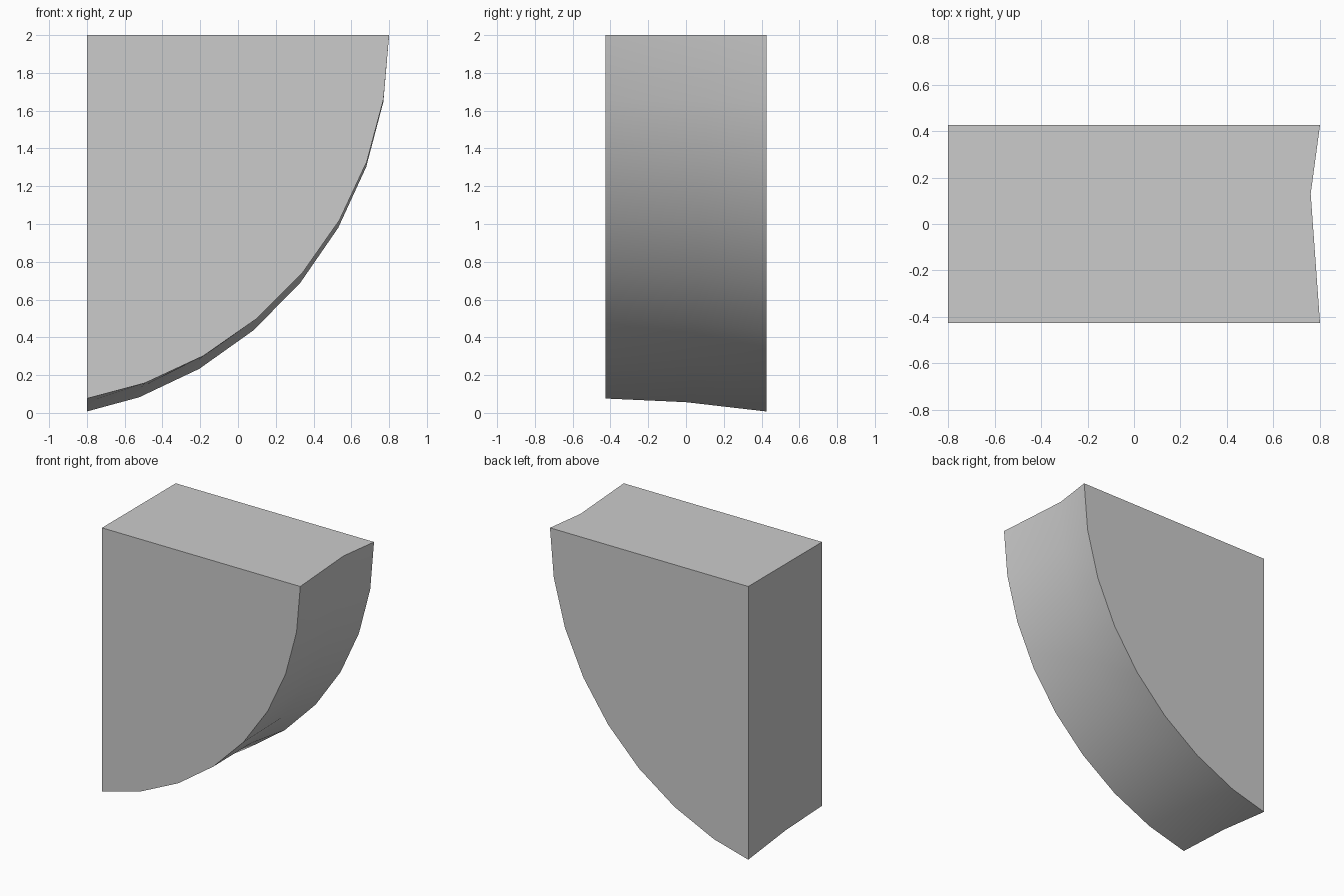
import bpy
import bmesh
import math

cube = bpy.data.objects.get("Cube")
if cube:
    bpy.data.objects.remove(cube, do_unlink=True)

TOP, FLAT_X, STEPS = 2.0, -0.8, 8


def arc_row(rim_x, rx, rz, y_top, y_bottom):
    """Elliptic arc from the top rim down to the flat side, clipped there."""
    pts = []
    for i in range(STEPS + 1):
        a = math.radians(10 * i)
        x = rim_x - rx * (1 - math.cos(a))
        z = TOP - rz * math.sin(a)
        if i == STEPS:
            px, _, pz = pts[-1]
            z = pz + (z - pz) * (FLAT_X - px) / (x - px)
            x = FLAT_X
        pts.append((x, y_top + (y_bottom - y_top) * i / STEPS, z))
    return pts


bm = bmesh.new()

# Front rim, hollowed middle and larger back rim of the curved side
rows = [
    arc_row(0.8, 1.965, 1.96, -0.425, -0.425),
    arc_row(0.76, 1.93, 1.983, 0.13, 0.0),
    arc_row(0.8, 2.01, 2.04, 0.425, 0.425),
]
rows = [[bm.verts.new(p) for p in row] for row in rows]
front, middle, back = rows
corner_front = bm.verts.new((FLAT_X, -0.425, TOP))
corner_back = bm.verts.new((FLAT_X, 0.425, TOP))

# Curved side
for near, far in zip(rows, rows[1:]):
    for i in range(STEPS):
        bm.faces.new((near[i], near[i + 1], far[i + 1], far[i]))

# Flat front, back, top and straight side
bm.faces.new([corner_front] + front)
bm.faces.new([corner_back] + back)
bm.faces.new([corner_front] + [r[0] for r in rows] + [corner_back])
bm.faces.new([corner_front] + [r[-1] for r in rows] + [corner_back])
bmesh.ops.recalc_face_normals(bm, faces=bm.faces[:])

mesh = bpy.data.meshes.new("curved_wedge")
bm.to_mesh(mesh)
bm.free()
wedge = bpy.data.objects.new("curved_wedge", mesh)
bpy.context.collection.objects.link(wedge)

# Plain grey material
grey = bpy.data.materials.new("light_grey")
grey.use_nodes = True
colour = (0.6, 0.6, 0.6, 1.0)
grey.diffuse_color = colour
for node in grey.node_tree.nodes:
    if node.type == "BSDF_PRINCIPLED":
        node.inputs["Base Color"].default_value = colour
mesh.materials.append(grey)

# Smooth curved side with crisp rims
bpy.ops.object.select_all(action="DESELECT")
wedge.select_set(True)
bpy.context.view_layer.objects.active = wedge
bpy.ops.object.shade_smooth_by_angle(angle=math.radians(30))
